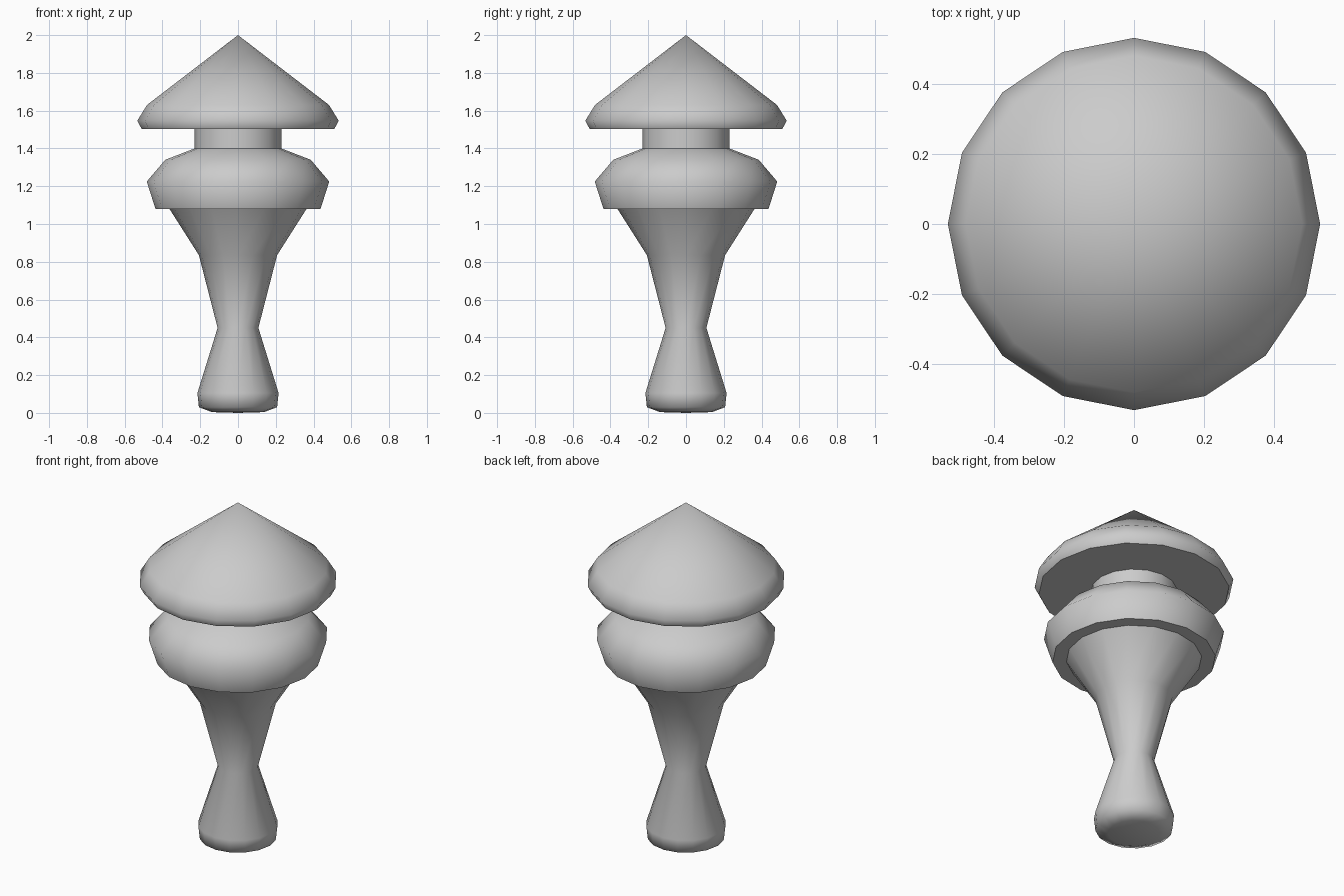
import bpy
import bmesh
from math import cos, sin, tau

SIDES = 16

cube = bpy.data.objects.get("Cube")
if cube:
    bpy.data.objects.remove(cube, do_unlink=True)

grey = bpy.data.materials.new("light_grey")
grey.use_nodes = True
colour = (0.6, 0.6, 0.6, 1)
grey.diffuse_color = colour
grey.node_tree.nodes["Principled BSDF"].inputs["Base Color"].default_value = colour


def lathe(name, profile, sharp=()):
    """Turn (radius, height) points around z; sharp lists the hard rings."""
    bm = bmesh.new()
    rings = []
    for r, z in profile:
        count = SIDES if r > 0 else 1
        rings.append([bm.verts.new((r * cos(tau * i / SIDES), r * sin(tau * i / SIDES), z))
                      for i in range(count)])
    for low, high in zip(rings, rings[1:]):
        for i in range(SIDES):
            j = (i + 1) % SIDES
            corners = [low[i % len(low)], low[j % len(low)],
                       high[j % len(high)], high[i % len(high)]]
            face = bm.faces.new(list(dict.fromkeys(corners)))
            face.smooth = True
    for k in sharp:
        ring = set(rings[k])
        for edge in bm.edges:
            if ring.issuperset(edge.verts):
                edge.smooth = False
    mesh = bpy.data.meshes.new(name)
    bm.to_mesh(mesh)
    bm.free()
    mesh.materials.append(grey)
    obj = bpy.data.objects.new(name, mesh)
    bpy.context.collection.objects.link(obj)
    return obj


# Foot, narrow waist and flared upper shaft
lathe("stem", [(0, 0), (0.138, 0.004), (0.207, 0.03), (0.215, 0.105),
               (0.108, 0.45), (0.207, 0.835), (0.363, 1.08)])

# Wide collar with a flat underside
lathe("collar", [(0.363, 1.08), (0.437, 1.08), (0.483, 1.225),
                 (0.385, 1.34), (0.23, 1.4)], sharp=[1])

# Short straight neck
lathe("neck", [(0.23, 1.4), (0.23, 1.503)])

# Pointed cap with a rounded rim
lathe("cap", [(0.23, 1.503), (0.51, 1.503), (0.533, 1.547),
              (0.482, 1.63), (0, 2)], sharp=[1])
